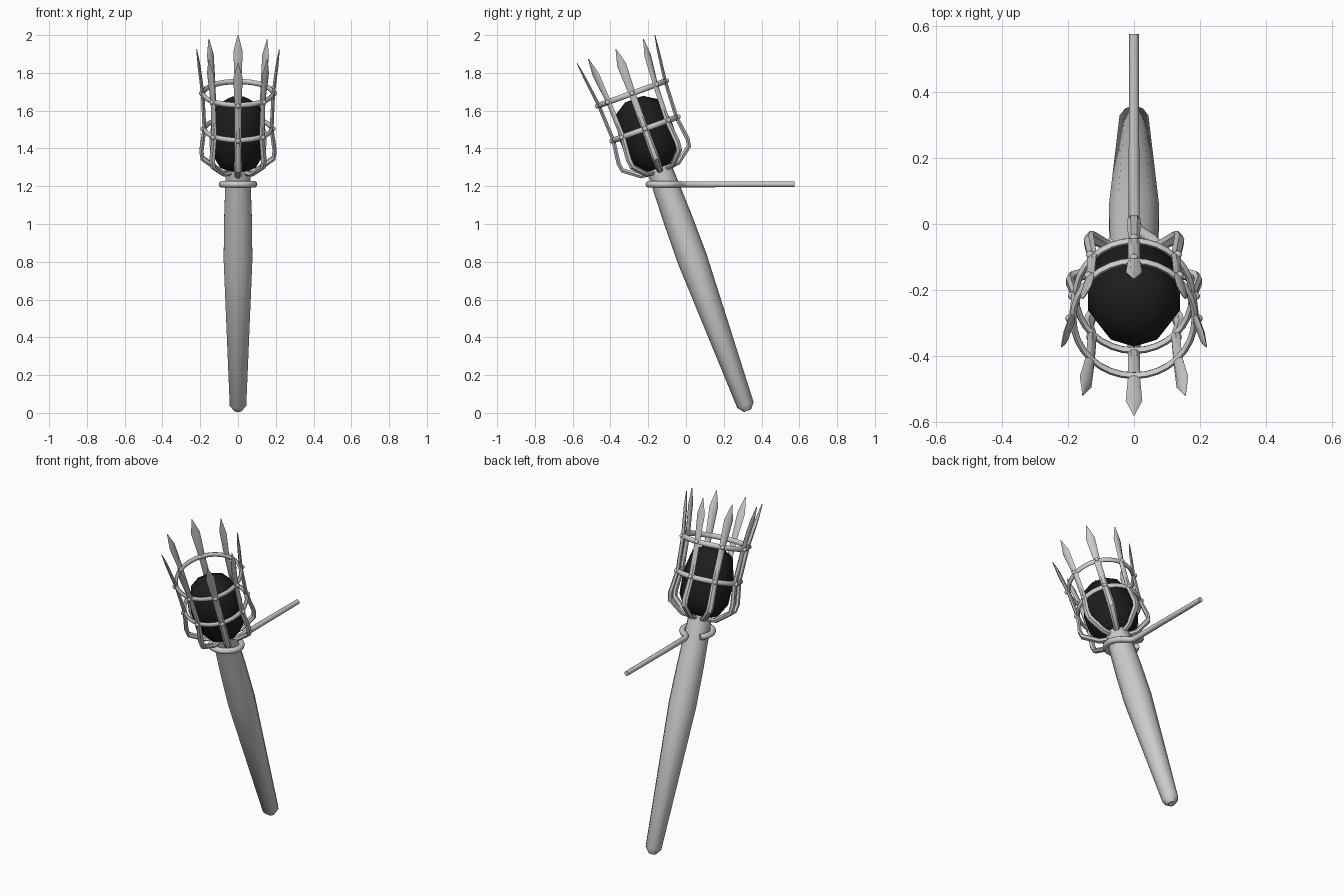
import bpy, bmesh
from math import sin, cos, pi, radians
from mathutils import Matrix, Vector

if "Cube" in bpy.data.objects:
    bpy.data.objects.remove(bpy.data.objects["Cube"])

# torch axis leans 20 degrees towards the front
TILT = Matrix.Translation((0, 0.33, 0)) @ Matrix.Rotation(radians(20), 4, 'X')

coal_mat = bpy.data.materials.new("black_coal")
coal_mat.diffuse_color = (0.012, 0.012, 0.012, 1)
coal_mat.use_nodes = True
coal_mat.node_tree.nodes["Principled BSDF"].inputs["Base Color"].default_value = coal_mat.diffuse_color


def finish(name, bm, matrix=None, angle=40, mat=None):
    bmesh.ops.recalc_face_normals(bm, faces=bm.faces)
    me = bpy.data.meshes.new(name)
    bm.to_mesh(me)
    bm.free()
    ob = bpy.data.objects.new(name, me)
    bpy.context.collection.objects.link(ob)
    if matrix:
        ob.matrix_world = matrix
    if mat:
        me.materials.append(mat)
    bpy.ops.object.select_all(action='DESELECT')
    ob.select_set(True)
    bpy.context.view_layer.objects.active = ob
    bpy.ops.object.shade_smooth_by_angle(angle=radians(angle))
    return ob


def skin(bm, rings, closed=False):
    """Join rings of points with quads; cap the ends unless closed."""
    vs = [[bm.verts.new(p) for p in r] for r in rings]
    n = len(vs[0])
    pairs = list(zip(vs, vs[1:] + vs[:1] if closed else vs[1:]))
    for a, b in pairs:
        for i in range(n):
            j = (i + 1) % n
            bm.faces.new((a[i], a[j], b[j], b[i]))
    if not closed:
        bm.faces.new(vs[0])
        bm.faces.new(vs[-1])


def lathe(name, profile, sides, **kw):
    bm = bmesh.new()
    skin(bm, [[(r * sin(2 * pi * i / sides), r * cos(2 * pi * i / sides), z)
               for i in range(sides)] for r, z in profile])
    return finish(name, bm, TILT, **kw)


# wooden handle and the coal in the basket
lathe("handle", [(0.02, 0.012), (0.046, 0.045), (0.08, 0.87), (0.077, 1.1),
                 (0.067, 1.385)], 10, angle=45)
lathe("coal", [(0.05, 1.375), (0.1, 1.395), (0.143, 1.47), (0.147, 1.6),
               (0.118, 1.725), (0.05, 1.768)], 10, angle=60, mat=coal_mat)

# basket bars: radius, height, width, thickness along the bar
BAR = [(0.04, 1.365, 0.036, 0.024), (0.105, 1.372, 0.036, 0.024),
       (0.188, 1.435, 0.04, 0.024), (0.194, 1.475, 0.04, 0.022),
       (0.178, 1.6, 0.036, 0.02), (0.187, 1.8, 0.036, 0.018),
       (0.207, 1.96, 0.05, 0.014), (0.219, 2.05, 0.004, 0.004)]
for k in range(8):
    bm = bmesh.new()
    rings = []
    for i, (r, z, w, t) in enumerate(BAR):
        a, b = BAR[max(i - 1, 0)], BAR[min(i + 1, len(BAR) - 1)]
        d = Vector((b[0] - a[0], b[1] - a[1])).normalized()
        nr, nz = d.y, -d.x
        section = [(w / 2, 0), (w / 4, t / 2), (-w / 4, t / 2),
                   (-w / 2, 0), (-w / 4, -t / 2), (w / 4, -t / 2)]
        rings.append([(u, -(r + v * nr), z + v * nz) for u, v in section])
    skin(bm, rings)
    turn = Matrix.Rotation(k * pi / 4, 4, 'Z')
    finish(f"basket_bar_{k + 1}", bm, TILT @ turn, angle=40)
    # rivets where the bar crosses the hoops
    bm = bmesh.new()
    for r, z in ((0.187, 1.6), (0.195, 1.8)):
        bmesh.ops.create_uvsphere(bm, u_segments=8, v_segments=6, radius=0.013,
                                  matrix=Matrix.Translation((0, -r, z)))
    finish(f"rivets_{k + 1}", bm, TILT @ turn, angle=60)

# two hoops around the basket
for name, R, z in (("lower_hoop", 0.176, 1.6), ("upper_hoop", 0.184, 1.8)):
    bm = bmesh.new()
    rings = []
    for i in range(32):
        a = 2 * pi * i / 32
        rings.append([((R + 0.01 * cos(q)) * cos(a), (R + 0.01 * cos(q)) * sin(a),
                       z + 0.015 * sin(q)) for q in (j * pi / 4 for j in range(8))])
    skin(bm, rings, closed=True)
    finish(name, bm, TILT, angle=60)

# wall bracket: a straight rod bent into an open ring around the handle
path = [(0, 0.575, 0.0145), (0, 0.2, 0.016), (0, 0.01, 0.017), (0.015, -0.02, 0.017)]
for i in range(19):
    a = radians(50 - 275 * i / 18)
    path.append((0.085 * cos(a), -0.112 + 0.085 * sin(a), 0.0175))
bm = bmesh.new()
rings = []
for i, (x, y, r) in enumerate(path):
    a, b = path[max(i - 1, 0)], path[min(i + 1, len(path) - 1)]
    d = Vector((b[0] - a[0], b[1] - a[1])).normalized()
    rings.append([(x - d.y * r * cos(q), y + d.x * r * cos(q), 1.21 + r * sin(q))
                  for q in (j * pi / 5 for j in range(10))])
skin(bm, rings)
finish("wall_bracket", bm, angle=50)
